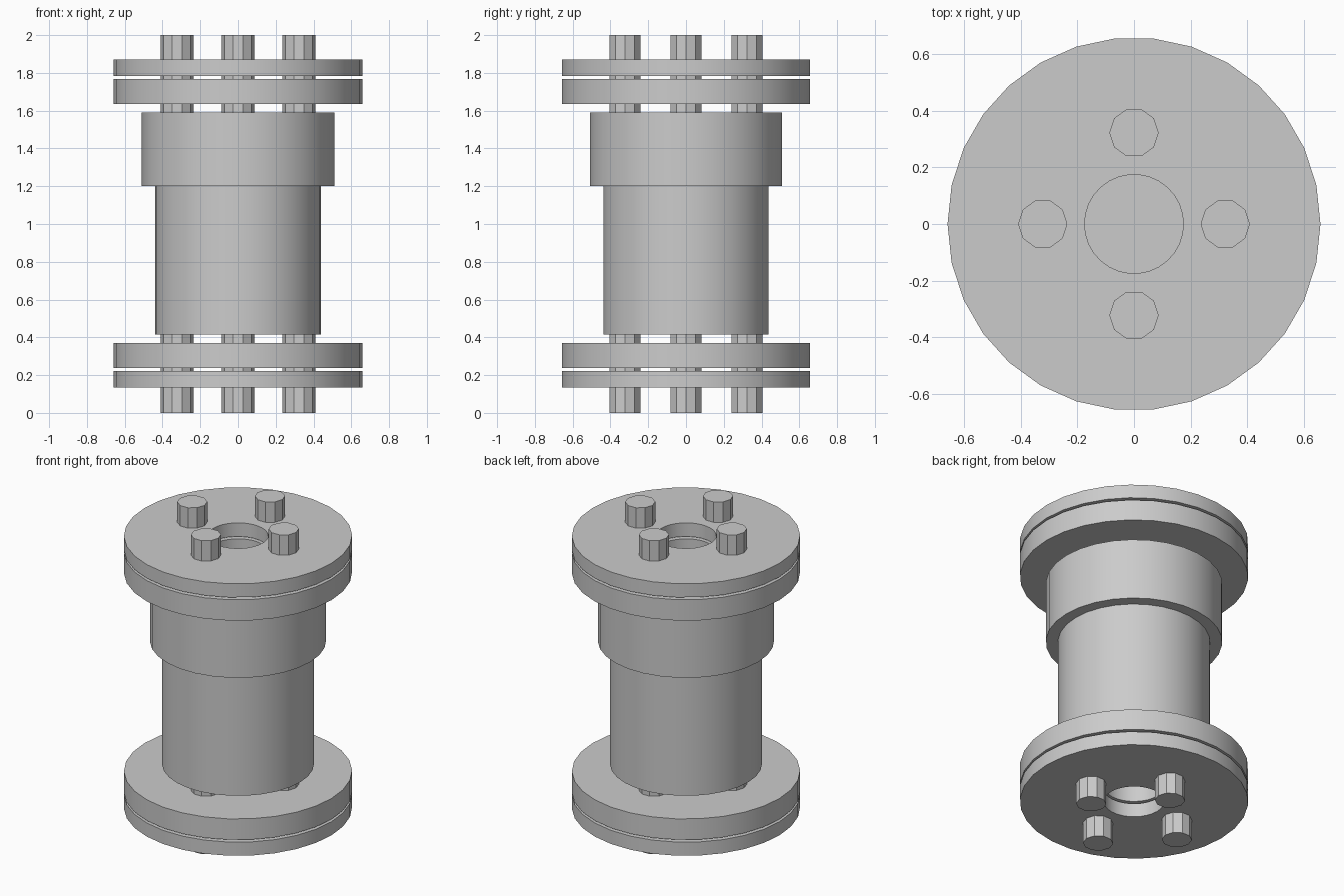
import bpy
import bmesh
from math import cos, sin, pi

cube = bpy.data.objects.get("Cube")
if cube:
    bpy.data.objects.remove(cube, do_unlink=True)

# One plain grey metal
grey = bpy.data.materials.new("grey metal")
grey.use_nodes = True
grey.diffuse_color = (0.6, 0.6, 0.6, 1)
grey.node_tree.nodes["Principled BSDF"].inputs["Base Color"].default_value = grey.diffuse_color


def finish(name, bm):
    bmesh.ops.recalc_face_normals(bm, faces=bm.faces)
    mesh = bpy.data.meshes.new(name)
    bm.to_mesh(mesh)
    bm.free()
    mesh.materials.append(grey)
    obj = bpy.data.objects.new(name, mesh)
    bpy.context.collection.objects.link(obj)
    bpy.ops.object.select_all(action='DESELECT')
    obj.select_set(True)
    bpy.context.view_layer.objects.active = obj
    bpy.ops.object.shade_smooth_by_angle(angle=pi / 6)
    return obj


def ring(bm, radius, z, sides, x=0, y=0):
    return [bm.verts.new((x + radius * cos(2 * pi * i / sides),
                          y + radius * sin(2 * pi * i / sides), z))
            for i in range(sides)]


def wall(bm, low, high):
    n = len(low)
    for i in range(n):
        j = (i + 1) % n
        bm.faces.new((low[i], low[j], high[j], high[i]))


def cylinder(name, radius, z0, z1, sides, x=0, y=0):
    bm = bmesh.new()
    low, high = (ring(bm, radius, z, sides, x, y) for z in (z0, z1))
    wall(bm, low, high)
    bm.faces.new(low)
    bm.faces.new(high)
    return finish(name, bm)


def plate(name, z0, z1, radius=0.66, bore=0.175, sides=30):
    # Flat disc with a round bore through its middle
    bm = bmesh.new()
    loops = [ring(bm, r, z, sides) for r, z in
             ((radius, z0), (radius, z1), (bore, z1), (bore, z0))]
    for k in range(4):
        wall(bm, loops[k], loops[(k + 1) % 4])
    return finish(name, bm)


# Flange pairs at both ends
plate("bottom_outer_flange", 0.135, 0.222)
plate("bottom_inner_flange", 0.237, 0.37)
plate("top_inner_flange", 1.635, 1.768)
plate("top_outer_flange", 1.783, 1.87)

# Barrel and its wider collar
cylinder("barrel", 0.44, 0.415, 1.2, 30)
cylinder("collar", 0.51, 1.2, 1.59, 30)

# Four long rods
for name, x, y in (("left", 1, 0), ("right", -1, 0), ("front", 0, -1), ("back", 0, 1)):
    cylinder(name + "_rod", 0.087, 0, 2, 10, 0.323 * x, 0.323 * y)
